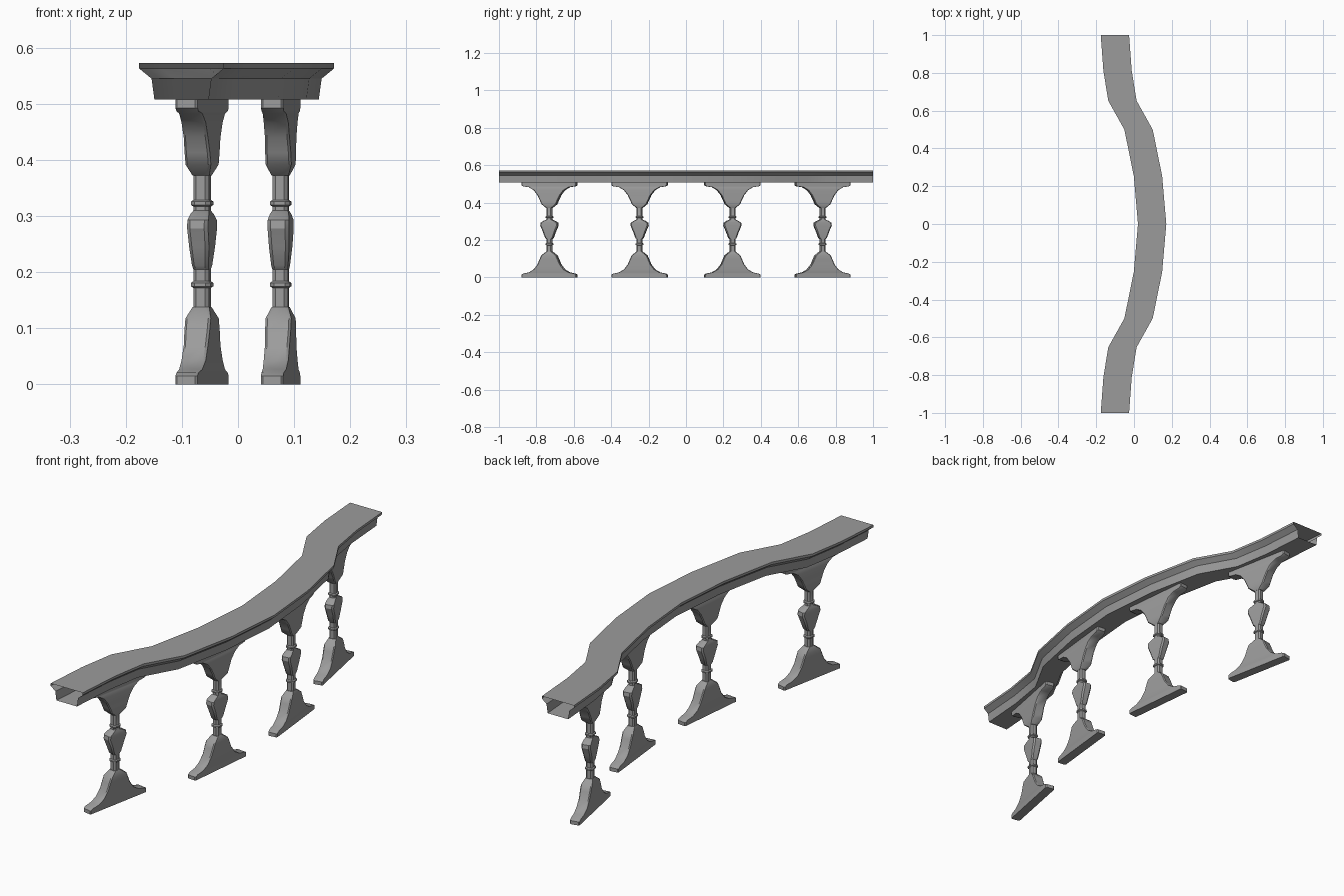
import bpy, bmesh, math
from mathutils import Matrix

cube = bpy.data.objects.get("Cube")
if cube:
    bpy.data.objects.remove(cube, do_unlink=True)

stone = bpy.data.materials.new("grey stone")
stone.use_nodes = True
GREY = (0.33, 0.33, 0.33, 1)
stone.diffuse_color = GREY
stone.node_tree.nodes["Principled BSDF"].inputs["Base Color"].default_value = GREY


def loft(name, rings, caps):
    """Skin a row of closed rings with quads."""
    bm = bmesh.new()
    rows = [[bm.verts.new(p) for p in ring] for ring in rings]
    for a, b in zip(rows, rows[1:]):
        for i in range(len(a)):
            j = (i + 1) % len(a)
            bm.faces.new((a[i], a[j], b[j], b[i]))
    if caps:
        bm.faces.new(rows[0])
        bm.faces.new(rows[-1])
    bmesh.ops.recalc_face_normals(bm, faces=bm.faces)
    mesh = bpy.data.meshes.new(name)
    bm.to_mesh(mesh)
    bm.free()
    mesh.materials.append(stone)
    obj = bpy.data.objects.new(name, mesh)
    bpy.context.collection.objects.link(obj)
    bpy.ops.object.select_all(action="DESELECT")
    obj.select_set(True)
    bpy.context.view_layer.objects.active = obj
    bpy.ops.object.shade_smooth_by_angle(angle=math.radians(30))
    return obj


def chamfered(depth, width, z, cut):
    """Rectangle with cut corners; depth runs along y."""
    w, d = width - cut, depth - cut
    return [(width, -d, z), (width, d, z), (w, depth, z), (-w, depth, z),
            (-width, d, z), (-width, -d, z), (-w, -depth, z), (w, -depth, z)]


# Handrail: moulded section swept along a mirrored bow, open at both ends
half_path = [(0.096, 0), (0.074, 0.254), (0.024, 0.5),
             (-0.061, 0.652), (-0.087, 0.81), (-0.101, 1)]
path = [(x, -y) for x, y in reversed(half_path[1:])] + half_path
half_section = [(0.048, 0.508), (0.053, 0.545), (0.075, 0.563), (0.075, 0.573)]
section = half_section + [(-x, z) for x, z in reversed(half_section)]
loft("handrail", [[(px + x, py, z) for x, z in section] for px, py in path], False)

# Baluster parts as (half depth, half width, height, corner cut)
foot = [(0.15, 0.020, 0, 0.004), (0.15, 0.020, 0.015, 0.004),
        (0.14, 0.020, 0.021, 0.004), (0.11, 0.021, 0.027, 0.004),
        (0.083, 0.022, 0.043, 0.004), (0.062, 0.022, 0.07, 0.004),
        (0.05, 0.023, 0.098, 0.004), (0.041, 0.023, 0.118, 0.004),
        (0.017, 0.015, 0.138, 0.006)]
shaft = [(0.015, 0.014, 0.136, 0.006), (0.015, 0.014, 0.205, 0.006),
         (0.022, 0.015, 0.212, 0.005), (0.034, 0.018, 0.245, 0.006),
         (0.048, 0.019, 0.278, 0.006), (0.046, 0.019, 0.293, 0.006),
         (0.03, 0.017, 0.303, 0.006), (0.015, 0.014, 0.31, 0.006),
         (0.015, 0.014, 0.374, 0.006)]
bracket = [(0.017, 0.015, 0.372, 0.006), (0.04, 0.023, 0.392, 0.004),
           (0.049, 0.023, 0.413, 0.004), (0.062, 0.022, 0.44, 0.004),
           (0.083, 0.022, 0.467, 0.004), (0.11, 0.021, 0.483, 0.004),
           (0.14, 0.020, 0.487, 0.004), (0.15, 0.020, 0.493, 0.004),
           (0.15, 0.020, 0.508, 0.004)]


def collar(z):
    return [(0.015, 0.014, z - 0.006, 0.006), (0.02, 0.018, z - 0.003, 0.008),
            (0.02, 0.018, z + 0.003, 0.008), (0.015, 0.014, z + 0.006, 0.006)]


parts = {"foot": foot, "shaft": shaft, "bracket": bracket,
         "lower_collar": collar(0.178), "upper_collar": collar(0.323)}

# Four balusters, turned to follow the rail
for place, x, y, turn in (("inner", 0.076, 0.248, 6), ("outer", -0.064, 0.73, 11)):
    for end, side in (("front", -1), ("back", 1)):
        pose = Matrix.Translation((x, side * y, 0)) @ Matrix.Rotation(
            math.radians(side * turn), 4, "Z")
        for part, rows in parts.items():
            obj = loft(f"{end}_{place}_{part}", [chamfered(*r) for r in rows], True)
            obj.matrix_world = pose
